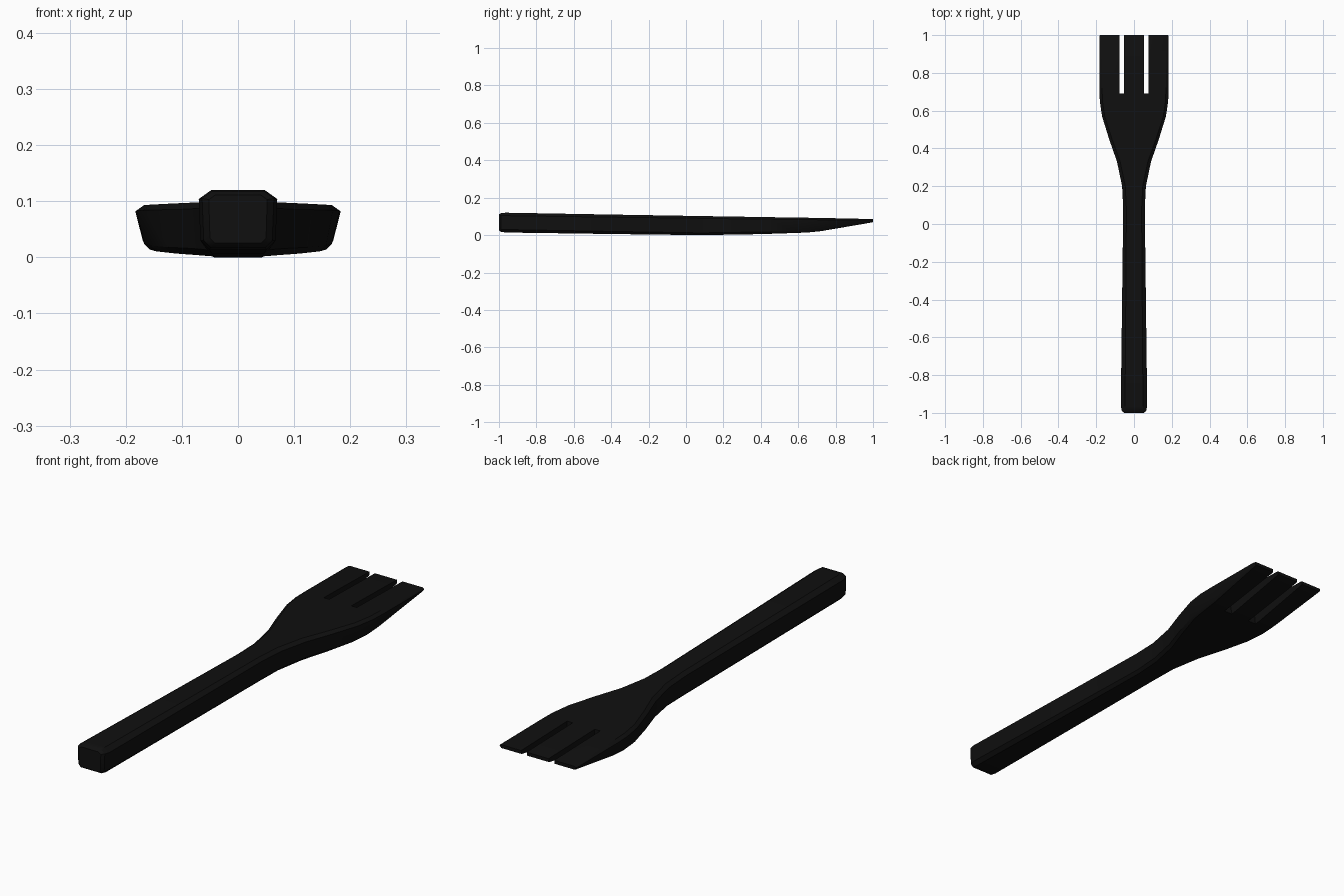
import bpy, bmesh

cube = bpy.data.objects.get("Cube")
if cube:
    bpy.data.objects.remove(cube, do_unlink=True)

black = bpy.data.materials.new("matte_black")
black.use_nodes = True
colour = (0.005, 0.005, 0.005, 1)
black.diffuse_color = colour
bsdf = black.node_tree.nodes["Principled BSDF"]
bsdf.inputs["Base Color"].default_value = colour
bsdf.inputs["Roughness"].default_value = 0.6


def loft(name, rings):
    """Skin a row of equal-length closed rings and cap both ends."""
    bm = bmesh.new()
    loops = [[bm.verts.new(p) for p in ring] for ring in rings]
    n = len(loops[0])
    for a, b in zip(loops, loops[1:]):
        for i in range(n):
            j = (i + 1) % n
            bm.faces.new((a[i], a[j], b[j], b[i]))
    bm.faces.new(loops[0])
    bm.faces.new(loops[-1])
    bmesh.ops.recalc_face_normals(bm, faces=bm.faces)
    mesh = bpy.data.meshes.new(name)
    bm.to_mesh(mesh)
    bm.free()
    obj = bpy.data.objects.new(name, mesh)
    mesh.materials.append(black)
    bpy.context.collection.objects.link(obj)
    return obj


def section(y, w, bottom, top, chamfer, taper):
    """Chamfered section, narrower towards the underside."""
    c = min(chamfer, (top - bottom) * 0.3)
    half = [(w - chamfer * 1.4, top), (w, top - c),
            (w - taper, bottom + c), (w - taper - chamfer, bottom)]
    right = [(x, y, z) for x, z in half]
    return right + [(-x, y, z) for x, y, z in reversed(right)]


# Handle, neck and flat head in one skin: y, half width, bottom, top, chamfer, taper
stations = [
    (-1.00, 0.052, 0.026, 0.111, 0.008, 0.002),
    (-0.99, 0.064, 0.018, 0.117, 0.012, 0.003),
    (-0.965, 0.070, 0.014, 0.120, 0.016, 0.003),
    (-0.40, 0.063, 0.006, 0.110, 0.014, 0.003),
    (0.08, 0.057, 0.000, 0.102, 0.012, 0.003),
    (0.20, 0.063, 0.002, 0.100, 0.012, 0.004),
    (0.33, 0.090, 0.004, 0.098, 0.012, 0.006),
    (0.45, 0.132, 0.007, 0.096, 0.011, 0.009),
    (0.57, 0.169, 0.011, 0.094, 0.010, 0.012),
    (0.65, 0.181, 0.014, 0.093, 0.010, 0.014),
    (0.72, 0.183, 0.021, 0.092, 0.010, 0.013),
    (0.995, 0.182, 0.068, 0.086, 0.006, 0.004),
    (1.00, 0.180, 0.071, 0.085, 0.005, 0.003),
]
fork = loft("fork_body", [section(*s) for s in stations])

# Slots between the tines, flaring towards the underside
for side, label in ((1, "left"), (-1, "right")):
    x = side * 0.065
    rings = [[(x - 0.013, y, 0.15), (x + 0.013, y, 0.15),
              (x + 0.013, y, 0.08), (x + 0.024, y, -0.02),
              (x - 0.024, y, -0.02), (x - 0.013, y, 0.08)]
             for y in (0.69, 1.1)]
    cutter = loft(label + "_slot_cutter", rings)
    cutter.hide_render = True
    cutter.hide_viewport = True
    cut = fork.modifiers.new(label + "_slot", 'BOOLEAN')
    cut.operation = 'DIFFERENCE'
    cut.solver = 'EXACT'
    cut.object = cutter

# Bake the slots in, then remove the cutters
bpy.context.view_layer.update()
graph = bpy.context.evaluated_depsgraph_get()
baked = bpy.data.meshes.new_from_object(fork.evaluated_get(graph))
fork.modifiers.clear()
fork.data = baked
for obj in list(bpy.data.objects):
    if obj.name.endswith("_slot_cutter"):
        bpy.data.objects.remove(obj, do_unlink=True)

bpy.ops.object.select_all(action='DESELECT')
fork.select_set(True)
bpy.context.view_layer.objects.active = fork
bpy.ops.object.shade_smooth_by_angle(angle=0.6)
